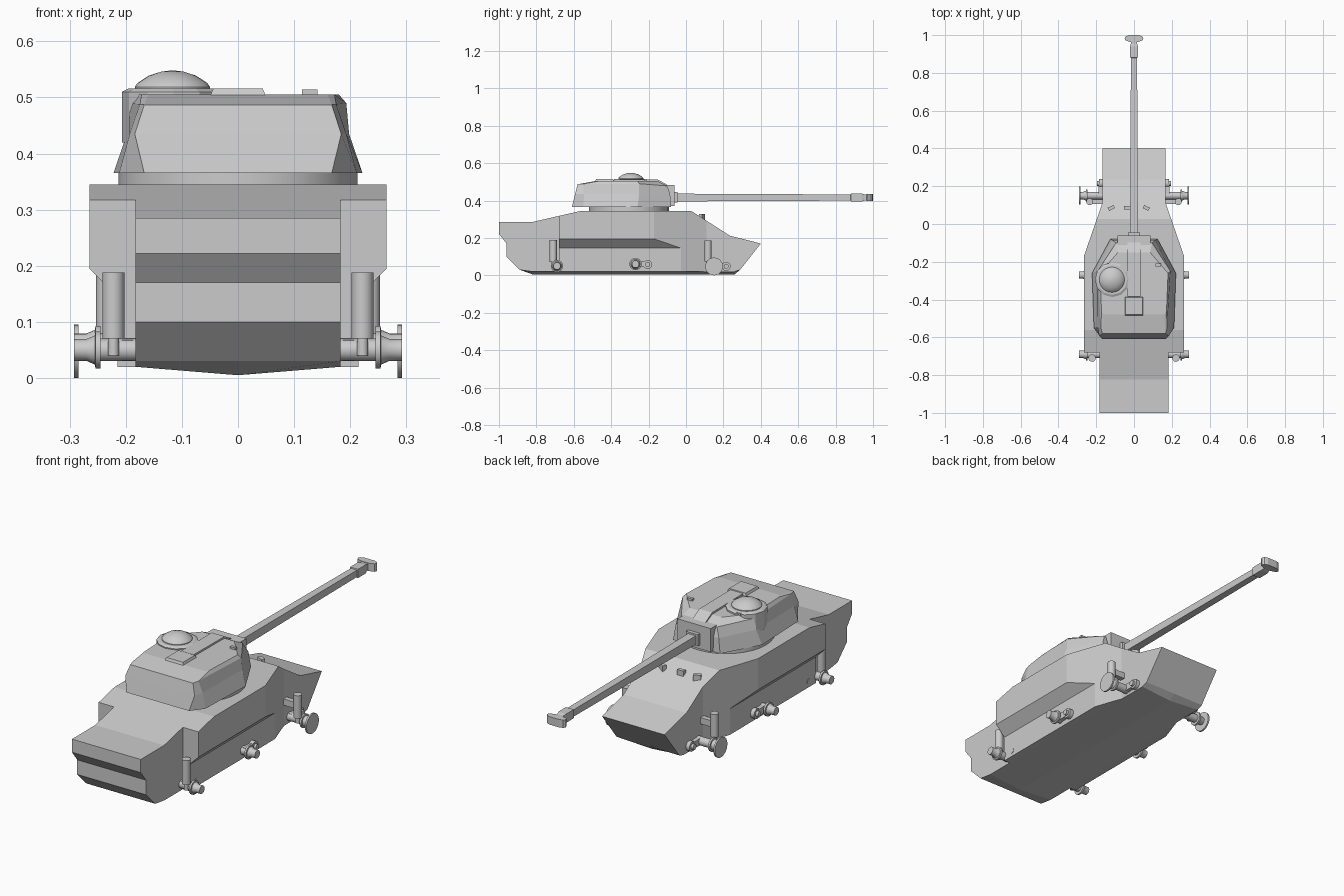
import bpy, bmesh, math
from mathutils import Matrix, Vector

if "Cube" in bpy.data.objects:
    bpy.data.objects.remove(bpy.data.objects["Cube"])


def loft(name, rings):
    """Closed skin through equal-length rings of points, capped at both ends."""
    bm = bmesh.new()
    vs = [[bm.verts.new(p) for p in ring] for ring in rings]
    n = len(vs[0])
    for a, b in zip(vs, vs[1:]):
        for i in range(n):
            j = (i + 1) % n
            bm.faces.new((a[i], a[j], b[j], b[i]))
    bm.faces.new(vs[0])
    bm.faces.new(vs[-1])
    bmesh.ops.recalc_face_normals(bm, faces=bm.faces[:])
    me = bpy.data.meshes.new(name)
    bm.to_mesh(me)
    bm.free()
    ob = bpy.data.objects.new(name, me)
    bpy.context.collection.objects.link(ob)
    return ob


def box(name, x0, x1, y0, y1, z0, z1, taper=0.0):
    def ring(z, t):
        return [(x0 + t, y0 + t, z), (x1 - t, y0 + t, z), (x1 - t, y1 - t, z), (x0 + t, y1 - t, z)]
    return loft(name, [ring(z0, 0), ring(z1, taper)])


def lathe(name, origin, axis, profile, sides=16, smooth=True, turn=0.0):
    """Revolve (distance, radius) pairs about an axis through origin."""
    rot = Vector((0, 0, 1)).rotation_difference(Vector(axis))
    rings = []
    for d, r in profile:
        rings.append([Vector(origin) + rot @ Vector((r * math.cos(turn + math.tau * i / sides),
                                                     r * math.sin(turn + math.tau * i / sides), d))
                      for i in range(sides)])
    ob = loft(name, rings)
    if smooth:
        activate(ob)
        bpy.ops.object.shade_smooth_by_angle(angle=math.radians(35))
    return ob


def activate(ob):
    bpy.ops.object.select_all(action='DESELECT')
    ob.select_set(True)
    bpy.context.view_layer.objects.active = ob


def boolean(ob, cutter, op):
    mod = ob.modifiers.new(op, 'BOOLEAN')
    mod.object, mod.operation, mod.solver = cutter, op, 'EXACT'
    cutter.hide_render = True
    activate(ob)
    bpy.ops.object.modifier_apply(modifier=mod.name)
    bpy.data.objects.remove(cutter)


# Hull: side profile swept across x, with a shallow V belly
side = [(-1, .285), (-.823, .285), (-.56, .345), (.027, .345), (.235, .212), (.4, .17),
        (.29, .03), (.26, .02), (-.82, .02), (-.89, .03), (-.96, .1), (-.96, .17), (-1, .222)]
hull = loft("hull", [[(x, y, z - (.015 if x == 0 and z == .02 else 0)) for y, z in side]
                     for x in (-.4, -.183, 0, .183, .4)])

# Trim to the plan outline, then undercut the sponsons
half = [(.183, -1.1), (.183, -.68), (.265, -.68), (.265, -.17), (.168, .11), (.165, .5)]
plan = half + [(-x, y) for x, y in reversed(half)]
boolean(hull, loft("plan_cutter", [[(x, y, z) for x, y in plan] for z in (-.1, .5)]), 'INTERSECT')
for s in (-1, 1):
    cut = [(.215, -.1), (.215, .145), (.315, .245), (.45, .245), (.45, -.1)]
    boolean(hull, loft("sponson_cutter", [[(s * x, y, z) for x, z in cut] for y in (-.75, .0)]),
            'DIFFERENCE')

# Driver's vision blocks on the sloped front deck
for x, a in ((-.12, 25), (-.035, 0), (.065, -25)):
    b = box("vision_block", -.017, .017, -.009, .009, -.02, .016)
    b.matrix_world = Matrix.Translation((x, .085, .312)) @ Matrix.Rotation(math.radians(a), 4, 'Z')

# Turret ring
lathe("turret_ring", (0, -.305, .335), (0, 0, 1), [(0, .213), (.035, .213)], 32)

# Turret shell: mirrored half outlines from base to roof
def turret_ring(pts):
    return pts + [(-x, y, z) for x, y, z in reversed(pts)]

loft("turret", [turret_ring(p) for p in (
    [(.125, -.08, .365), (.222, -.26, .365), (.212, -.55, .365), (.167, -.61, .365)],
    [(.115, -.085, .435), (.198, -.25, .435), (.193, -.545, .435), (.184, -.593, .435)],
    [(.095, -.1, .478), (.193, -.25, .49), (.175, -.55, .488), (.167, -.58, .487)],
    [(.085, -.15, .503), (.18, -.26, .505), (.172, -.46, .505), (.16, -.48, .505)])])

# Roof spine and rear roof box
loft("roof_spine", [[(s * .034, y, z) for y, z in
                     ((-.1, .44), (-.085, .475), (-.15, .512), (-.385, .514), (-.385, .49))]
                    for s in (-1, 1)])
box("roof_box", -.054, .054, -.49, -.38, .492, .516, .01)
for x in (-.13, .128):
    box("roof_sight", x - .014, x + .014, -.225, -.21, .49, .514)

# Commander's cupola
lathe("cupola_base", (-.115, -.295, .42), (0, 0, 1), [(0, .092), (.09, .092), (.096, .08)], 12, False)
lathe("cupola_dome", (-.117, -.295, .505), (0, 0, 1),
      [(0, .067), (.014, .067), (.021, .062), (.034, .042), (.041, .02), (.043, .004)], 24)

# Mantlet and gun
box("mantlet", -.088, .088, -.14, -.062, .37, .483)
box("gun_collar", -.032, .032, -.07, -.045, .39, .445)
q = math.sqrt(2)
lathe("gun_barrel", (0, 0, .416), (0, 1, 0),
      [(-.1, .021 * q), (.28, .019 * q), (.88, .0165 * q), (.882, .021 * q), (.94, .021 * q),
       (.955, .0165 * q), (.985, .0165 * q)], 4, False, math.pi / 4)
brake = [(.05, .984), (.043, .994), (.026, 1), (-.026, 1), (-.043, .994), (-.05, .984),
         (-.045, .972), (-.02, .964), (.02, .964), (.045, .972)]
loft("muzzle_brake", [[(x, y, z) for x, y in brake] for z in (.397, .435)])

# Suspension stations: wheel hub, swing arm, pivot, and shock strut where fitted
for s in (-1, 1):
    for y, inner, z in ((.15, .155, .05), (-.27, .205, .06), (-.69, .175, .05)):
        lathe("wheel_hub", (0, y, z), (s, 0, 0),
              [(inner * s * s, .02), (.245, .02), (.245, .033), (.254, .033), (.255, .026),
               (.27, .0195), (.292, .0195)])
        lathe("arm_pivot", (0, y + .065, z - .002), (s, 0, 0),
              [(inner, .024), (inner + .03, .024), (inner + .03, .013), (inner + .042, .013)])
        arm = [(y - .01, z - .018), (y + .065, z - .015), (y + .065, z + .015), (y - .01, z + .018)]
        loft("swing_arm", [[(s * x, py, pz) for py, pz in arm]
                           for x in (inner + .012, inner + .032)])
    lathe("rear_strut", (s * .222, -.71, .04), (0, 0, 1),
          [(0, .01), (.03, .01), (.03, .0195), (.148, .0195)])
    lathe("front_strut", (s * .235, .118, .05), (0, 0, 1),
          [(0, .01), (.025, .01), (.025, .018), (.136, .018)])
    box("front_strut_mount", *sorted((s * .16, s * .222)), .105, .13, .12, .15)
    lathe("front_wheel_disc", (s * .284, .15, .0475), (s, 0, 0), [(0, .0475), (.008, .0475)], 24)
